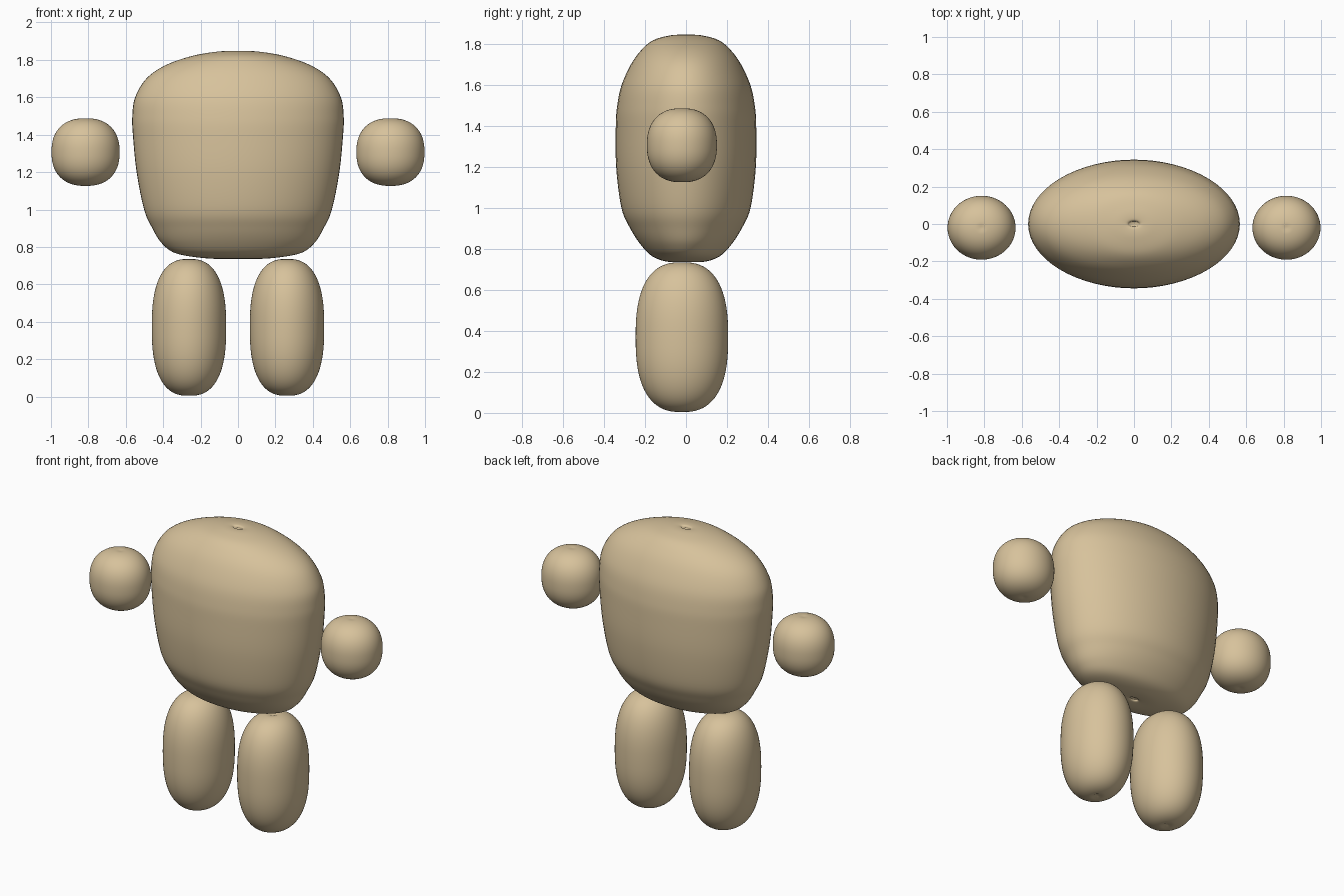
import bpy, bmesh, math

if "Cube" in bpy.data.objects:
    bpy.data.objects.remove(bpy.data.objects["Cube"])

SEGMENTS = 64


def loft(name, rings, center=(0, 0, 0)):
    """Stack elliptical rings (z, rx, ry) into a closed smooth solid."""
    bm = bmesh.new()
    loops = []
    for z, rx, ry in rings:
        loops.append([bm.verts.new((rx * math.cos(a), ry * math.sin(a), z))
                      for a in (2 * math.pi * i / SEGMENTS for i in range(SEGMENTS))])
    for low, high in zip(loops, loops[1:]):
        for i in range(SEGMENTS):
            j = (i + 1) % SEGMENTS
            bm.faces.new((low[i], low[j], high[j], high[i]))
    bm.faces.new(loops[0][::-1])
    bm.faces.new(loops[-1])
    mesh = bpy.data.meshes.new(name)
    bm.to_mesh(mesh)
    bm.free()
    mesh.shade_smooth()
    obj = bpy.data.objects.new(name, mesh)
    obj.location = center
    bpy.context.collection.objects.link(obj)
    mat = bpy.data.materials.get("tan") or bpy.data.materials.new("tan")
    mat.diffuse_color = (0.68, 0.54, 0.33, 1)
    mat.use_nodes = True
    mat.node_tree.nodes["Principled BSDF"].inputs["Base Color"].default_value = mat.diffuse_color
    mesh.materials.append(mat)
    return obj


def catmull(points, steps=6):
    """Smooth curve through the given points."""
    pts = [points[0]] + points + [points[-1]]
    out = []
    for p, a, b, n in zip(pts, pts[1:], pts[2:], pts[3:]):
        for s in range(steps):
            t = s / steps
            out.append(tuple(0.5 * (2 * y + (z - x) * t + (2 * x - 5 * y + 4 * z - w) * t * t
                                    + (3 * y - x - 3 * z + w) * t ** 3)
                             for x, y, z, w in zip(p, a, b, n)))
    return out + [points[-1]]


def pill(rx, ry, h, power, dimple):
    """Rounded capsule rings with a tiny dimple at each pole."""
    rings = []
    count = 40
    for i in range(1, count):
        a = math.pi * i / count - math.pi / 2
        r = math.cos(a) ** (2 / power)
        z = math.copysign(abs(math.sin(a)) ** (2 / power), a) * h
        rings.append((z, rx * r, ry * r))
    tip = (h - dimple, 0.008, 0.008)
    return [(-tip[0], *tip[1:])] + rings + [tip]


# Torso: elliptical, broad at the shoulders, with a small dimple at each pole
profile = [(0.750, 0.025, 0.014), (0.738, 0.045, 0.026), (0.739, 0.17, 0.095),
           (0.765, 0.33, 0.165), (0.82, 0.408, 0.22), (0.90, 0.458, 0.272),
           (1.00, 0.502, 0.315), (1.20, 0.542, 0.341), (1.40, 0.562, 0.343),
           (1.50, 0.565, 0.336), (1.60, 0.550, 0.315), (1.70, 0.490, 0.270),
           (1.77, 0.390, 0.220), (1.82, 0.250, 0.160), (1.843, 0.12, 0.080),
           (1.846, 0.045, 0.026), (1.834, 0.025, 0.014)]
loft("torso", catmull(profile))

# Legs and round hands, one per side
for side, x in (("left", 1), ("right", -1)):
    loft(side + "_leg", pill(0.199, 0.226, 0.366, 2.55, 0.01), (0.262 * x, -0.02, 0.37))
    loft(side + "_hand", pill(0.182, 0.171, 0.181, 2.35, 0.003), (0.815 * x, -0.02, 1.307))
